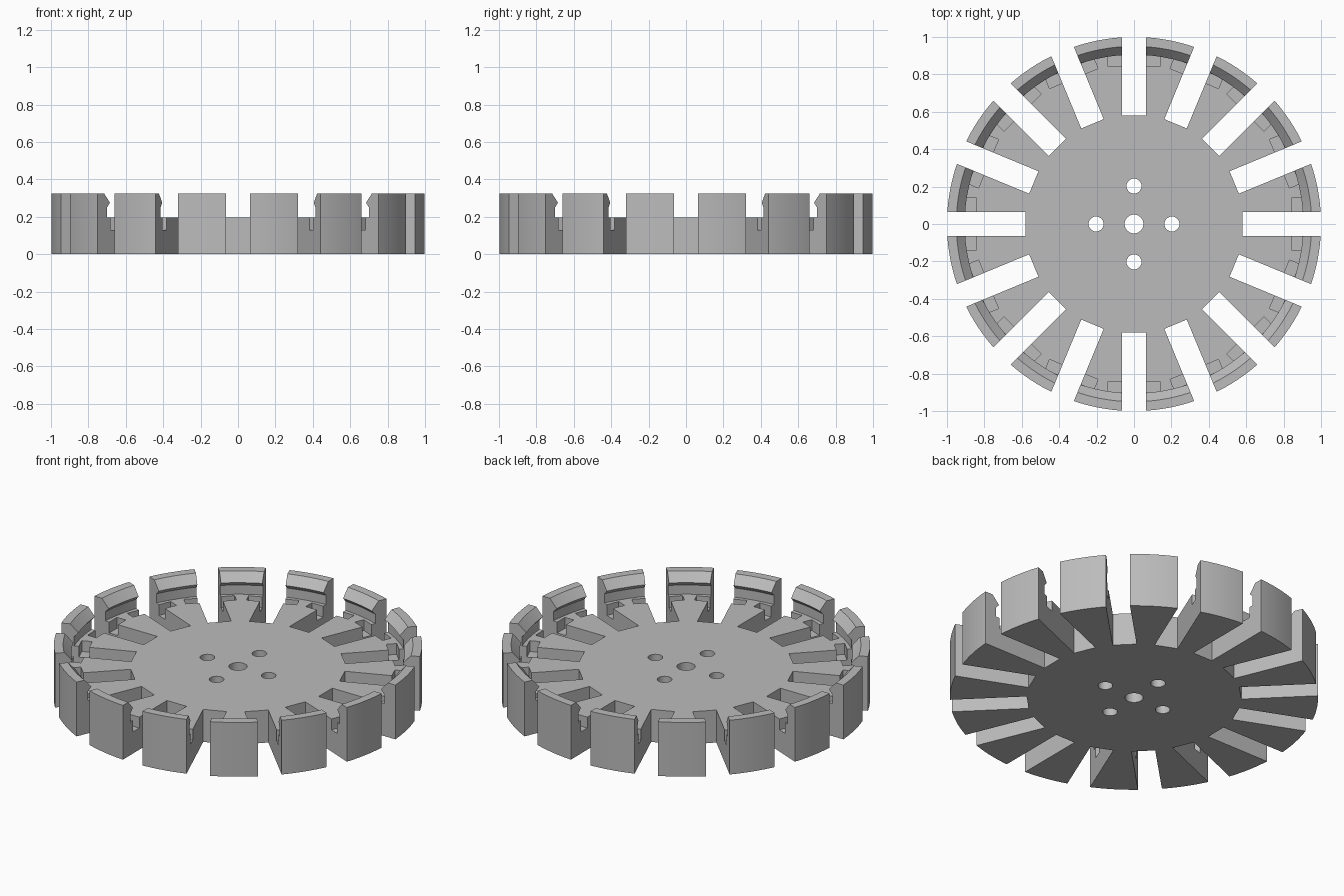
import bpy, bmesh, math
from mathutils import Matrix, Vector

cube = bpy.data.objects.get("Cube")
if cube:
    bpy.data.objects.remove(cube, do_unlink=True)

SLOTS = 16
grey = bpy.data.materials.new("plain grey")
grey.use_nodes = True
grey.diffuse_color = (0.5, 0.5, 0.5, 1)
grey.node_tree.nodes["Principled BSDF"].inputs["Base Color"].default_value = (0.5, 0.5, 0.5, 1)


def make_object(name, bm):
    bmesh.ops.recalc_face_normals(bm, faces=bm.faces)
    mesh = bpy.data.meshes.new(name)
    bm.to_mesh(mesh)
    bm.free()
    mesh.materials.append(grey)
    obj = bpy.data.objects.new(name, mesh)
    bpy.context.collection.objects.link(obj)
    return obj


def radial_box(bm, angle, r0, r1, width, z0, z1):
    """Box running outward along the given angle."""
    size = Vector((r1 - r0, width, z1 - z0))
    mat = (Matrix.Rotation(angle, 4, "Z")
           @ Matrix.Translation(((r0 + r1) / 2, 0, (z0 + z1) / 2))
           @ Matrix.Diagonal(size.to_4d()))
    bmesh.ops.create_cube(bm, size=1, matrix=mat)


def cut(target, cutter):
    mod = target.modifiers.new(cutter.name, "BOOLEAN")
    mod.operation = "DIFFERENCE"
    mod.solver = "EXACT"
    mod.object = cutter
    bpy.context.view_layer.objects.active = target
    bpy.ops.object.modifier_apply(modifier=mod.name)
    bpy.data.objects.remove(cutter, do_unlink=True)


# Lathed disc with a hooked rim
profile = [(0, 0), (1, 0), (1, 0.325), (0.95, 0.325), (0.905, 0.275),
           (0.928, 0.25), (0.928, 0.195), (0, 0.195)]
bm = bmesh.new()
verts = [bm.verts.new((r, 0, z)) for r, z in profile]
edges = [bm.edges.new(pair) for pair in zip(verts, verts[1:])]
bmesh.ops.spin(bm, geom=verts + edges, cent=(0, 0, 0), axis=(0, 0, 1),
               angle=math.tau, steps=160, use_merge=True)
bmesh.ops.remove_doubles(bm, verts=bm.verts, dist=1e-5)
disc = make_object("slotted_disc", bm)

# Radial slots and the shallow pockets widening them behind the rim
slots, pockets = bmesh.new(), bmesh.new()
for i in range(SLOTS):
    angle = math.tau * i / SLOTS
    radial_box(slots, angle, 0.58, 1.2, 0.13, -0.1, 0.5)
    radial_box(pockets, angle, 0.842, 0.9, 0.28, 0.13, 0.22)
cut(disc, make_object("pocket_cutter", pockets))
cut(disc, make_object("slot_cutter", slots))

# Centre bore and four mounting holes
holes = bmesh.new()
spots = [(0, 0, 0.05)] + [(0.203 * math.cos(a), 0.203 * math.sin(a), 0.04)
                          for a in (i * math.pi / 2 for i in range(4))]
for x, y, r in spots:
    bmesh.ops.create_cone(holes, cap_ends=True, segments=48, radius1=r, radius2=r,
                          depth=1, matrix=Matrix.Translation((x, y, 0)))
cut(disc, make_object("hole_cutter", holes))

bpy.ops.object.select_all(action="DESELECT")
disc.select_set(True)
bpy.context.view_layer.objects.active = disc
bpy.ops.object.shade_smooth_by_angle(angle=math.radians(25))
